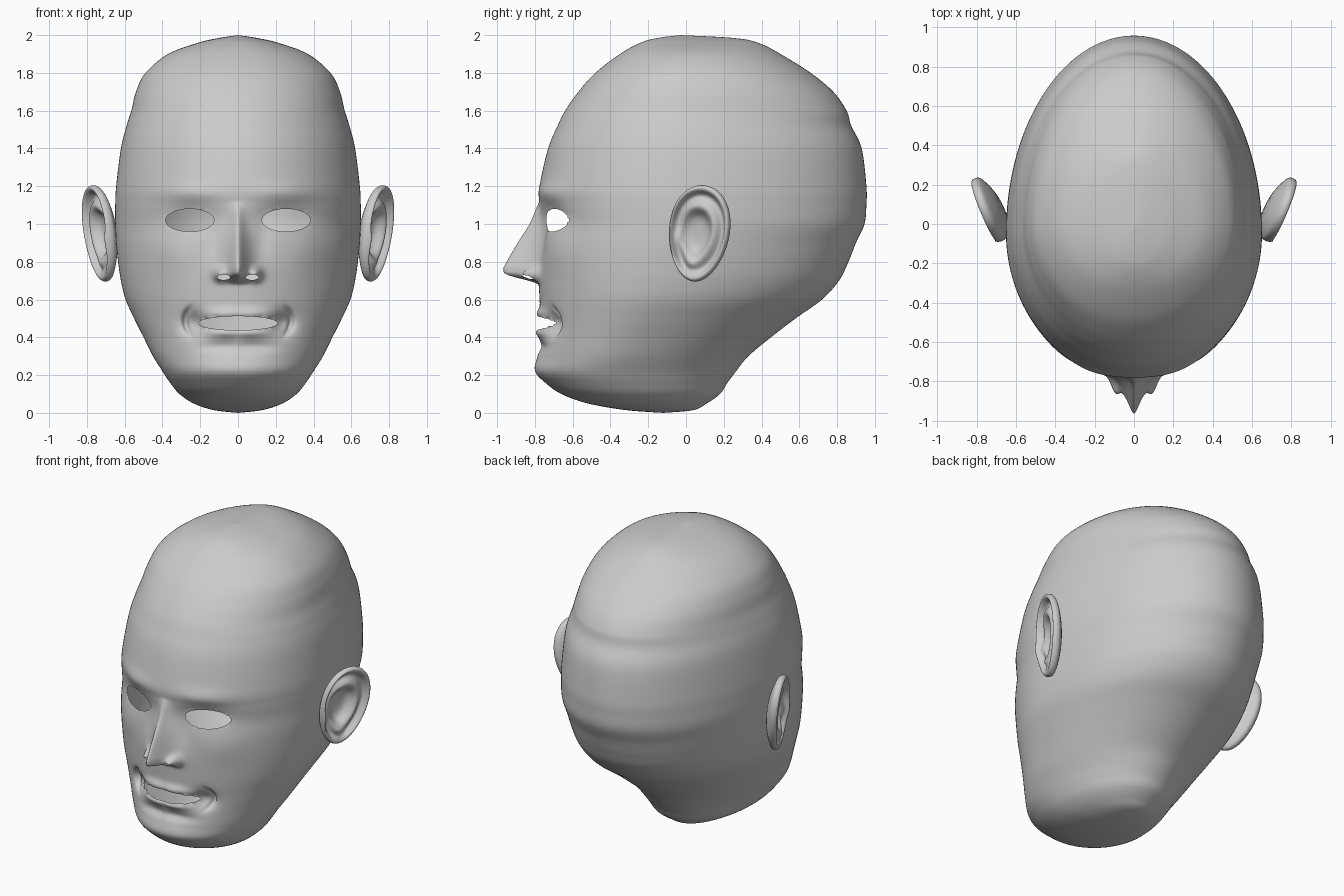
import bpy, bmesh, math
from math import sin, cos, pi, exp, radians

if "Cube" in bpy.data.objects:
    bpy.data.objects.remove(bpy.data.objects["Cube"], do_unlink=True)

GREY = (0.6, 0.6, 0.6, 1)
skin = bpy.data.materials.new("grey_skin")
skin.use_nodes = True
skin.diffuse_color = GREY
bsdf = skin.node_tree.nodes["Principled BSDF"]
bsdf.inputs["Base Color"].default_value = GREY
bsdf.inputs["Roughness"].default_value = 0.6


def finish(bm, name):
    """Turn a bmesh into a smooth grey object."""
    bmesh.ops.recalc_face_normals(bm, faces=bm.faces)
    for face in bm.faces:
        face.smooth = True
    mesh = bpy.data.meshes.new(name)
    bm.to_mesh(mesh)
    bm.free()
    mesh.materials.append(skin)
    obj = bpy.data.objects.new(name, mesh)
    bpy.context.collection.objects.link(obj)
    return obj


def skin_rings(bm, rings, start, end):
    """Bridge closed rings of vertices and close both ends with a fan."""
    count = len(rings[0])
    for i in range(count):
        j = (i + 1) % count
        bm.faces.new((start, rings[0][j], rings[0][i]))
        bm.faces.new((end, rings[-1][i], rings[-1][j]))
        for low, high in zip(rings, rings[1:]):
            bm.faces.new((low[i], low[j], high[j], high[i]))


def catmull(p0, p1, p2, p3, t):
    return [0.5 * (2 * b + (c - a) * t + (2 * a - 5 * b + 4 * c - d) * t * t
                   + (3 * b - a - 3 * c + d) * t ** 3)
            for a, b, c, d in zip(p0, p1, p2, p3)]


def smoothstep(low, high, value):
    t = min(1, max(0, (value - low) / (high - low)))
    return t * t * (3 - 2 * t)


# Skull sections: height, front, back, half width
SECTIONS = [
    (0, -.12, -.12, 0), (.015, -.32, .04, .13), (.05, -.52, .11, .235),
    (.1, -.66, .18, .31), (.16, -.745, .22, .36), (.22, -.795, .265, .4),
    (.3, -.785, .33, .45), (.4, -.775, .45, .5), (.5, -.77, .58, .55),
    (.6, -.775, .72, .595), (.7, -.78, .81, .62), (.8, -.78, .86, .635),
    (.9, -.775, .9, .645), (1, -.765, .945, .65), (1.1, -.775, .955, .65),
    (1.2, -.775, .955, .645), (1.4, -.73, .93, .62), (1.52, -.68, .875, .59),
    (1.6, -.64, .85, .565), (1.7, -.57, .78, .54), (1.8, -.48, .66, .49),
    (1.9, -.35, .5, .37), (1.96, -.24, .38, .21), (1.985, -.15, .25, .1),
    (2, -.03, -.03, 0)]

# Soft face forms, mirrored: x, z, spread x, spread z, push forward
FORMS = [
    (.25, 1.05, .13, .06, -.025),   # eye socket
    (.25, 1.17, .16, .05, .015),    # brow
    (.13, .93, .05, .1, -.012),     # side of nose
    (.36, .85, .12, .1, .012),      # cheekbone
    (.095, .735, .03, .032, .065),  # nostril wing
    (.24, .475, .06, .06, -.05),    # mouth corner
    (.06, .525, .1, .028, .022),    # upper lip
    (.06, .425, .1, .025, .024),    # lower lip
    (.07, .35, .12, .03, -.02),     # hollow above chin
    (.08, .25, .14, .06, .006),     # chin
]


def face_relief(x, z):
    x = abs(x)
    push = sum(d * exp(-((x - cx) / sx) ** 2 - ((z - cz) / sz) ** 2)
               for cx, cz, sx, sz, d in FORMS)
    # Nose ridge widening toward the tip
    t = min(1, max(0, (1.12 - z) / .35))
    push += .185 * t * smoothstep(.675, .745, z) * exp(-(x / (.03 + .03 * t)) ** 1.5)
    # Curved crease beside the mouth
    crease = .28 - 5 * (z - .49) ** 2
    push -= .03 * exp(-((x - crease) / .014) ** 2 - ((z - .485) / .07) ** 4)
    return push


# Head shell, with columns packed closer on the face
COLUMNS, STEPS = 240, 10
bm = bmesh.new()
rings = []
last = len(SECTIONS) - 1
for s in range(last):
    keys = [SECTIONS[min(last, max(0, s + k))] for k in (-1, 0, 1, 2)]
    for step in range(STEPS):
        if s == 0 and step == 0:
            continue
        z, front, back, half = catmull(*keys, step / STEPS)
        middle = .58 * front + .42 * back
        ring = []
        for c in range(COLUMNS):
            theta = 2 * pi * c / COLUMNS
            a = theta - .5 * sin(theta)
            x = max(half, .002) * sin(a)
            reach = middle - front if cos(a) > 0 else back - middle
            y = middle - reach * cos(a)
            if cos(a) > 0:
                y -= face_relief(x, z) * smoothstep(0, .3, cos(a))
            ring.append(bm.verts.new((x, y, max(0, min(2, z)))))
        rings.append(ring)
skin_rings(bm, rings, bm.verts.new((0, -.12, 0)), bm.verts.new((0, -.03, 2)))

# Openings for eyes, nostrils and mouth: x, z, half width, half height
OPENINGS = [(0, .475, .21, .037)]
for side in (-1, 1):
    OPENINGS += [(side * .255, 1.02, .128, .06), (side * .075, .718, .035, .014)]
for cx, cz, hx, hz in OPENINGS:
    def radius(p):
        return math.hypot((p.x - cx) / hx, (p.z - cz) / hz)
    inside = []
    for f in bm.faces:
        p = f.calc_center_median()
        if p.y < -.4 and radius(p) < 1:
            inside.append(f)
    rim = {v for f in inside for v in f.verts}
    bmesh.ops.delete(bm, geom=inside, context='FACES')
    # Snap the ragged rim onto a clean oval
    for v in rim:
        if v.is_valid and v.link_faces:
            r = radius(v.co)
            v.co.x = cx + (v.co.x - cx) / r
            v.co.z = cz + (v.co.z - cz) / r
finish(bm, "head")

# Ear profile from bowl to rim and round the back: radius, depth
EAR_PROFILE = [
    (.2, -.045), (.36, -.035), (.47, .005), (.55, .018), (.64, .008),
    (.74, -.018), (.82, -.008), (.88, .022), (.95, .026), (1, .006),
    (.98, -.02), (.85, -.035), (.5, -.066)]
TURN, TILT = radians(22), radians(-8)


def ear_point(side, r, a, w):
    u = .172 * r * cos(a) * (1 + .12 * sin(a)) - .03 * (1 - r)
    v = .26 * r * sin(a)
    u, v = u * cos(TILT) - v * sin(TILT), u * sin(TILT) + v * cos(TILT)
    x = .735 + u * sin(TURN) + w * cos(TURN) + .1 * v
    y = .07 + u * cos(TURN) - w * sin(TURN)
    return (side * x, y, .95 + v)


def make_ear(side, name):
    bm = bmesh.new()
    rings = []
    for k, (r, w) in enumerate(EAR_PROFILE):
        ring = []
        for c in range(40):
            a = 2 * pi * c / 40
            depth = w
            if 2 <= k <= 4:      # inner fold fades at the front
                depth -= .03 * max(0, -cos(a)) ** 2
            if 4 <= k <= 7:      # small flap in front of the bowl
                depth += .022 * exp(-((a - pi * 1.08) / .28) ** 2)
            if 4 <= k <= 6:      # soft lobe
                depth += .025 * exp(-((a - pi * 1.5) / .45) ** 2)
            ring.append(bm.verts.new(ear_point(side, r, a, depth)))
        rings.append(ring)
    skin_rings(bm, rings, bm.verts.new(ear_point(side, 0, 0, -.045)),
               bm.verts.new(ear_point(side, 0, 0, -.07)))
    ear = finish(bm, name)
    smooth = ear.modifiers.new("smooth", 'SUBSURF')
    smooth.levels = smooth.render_levels = 2


make_ear(1, "left_ear")
make_ear(-1, "right_ear")
